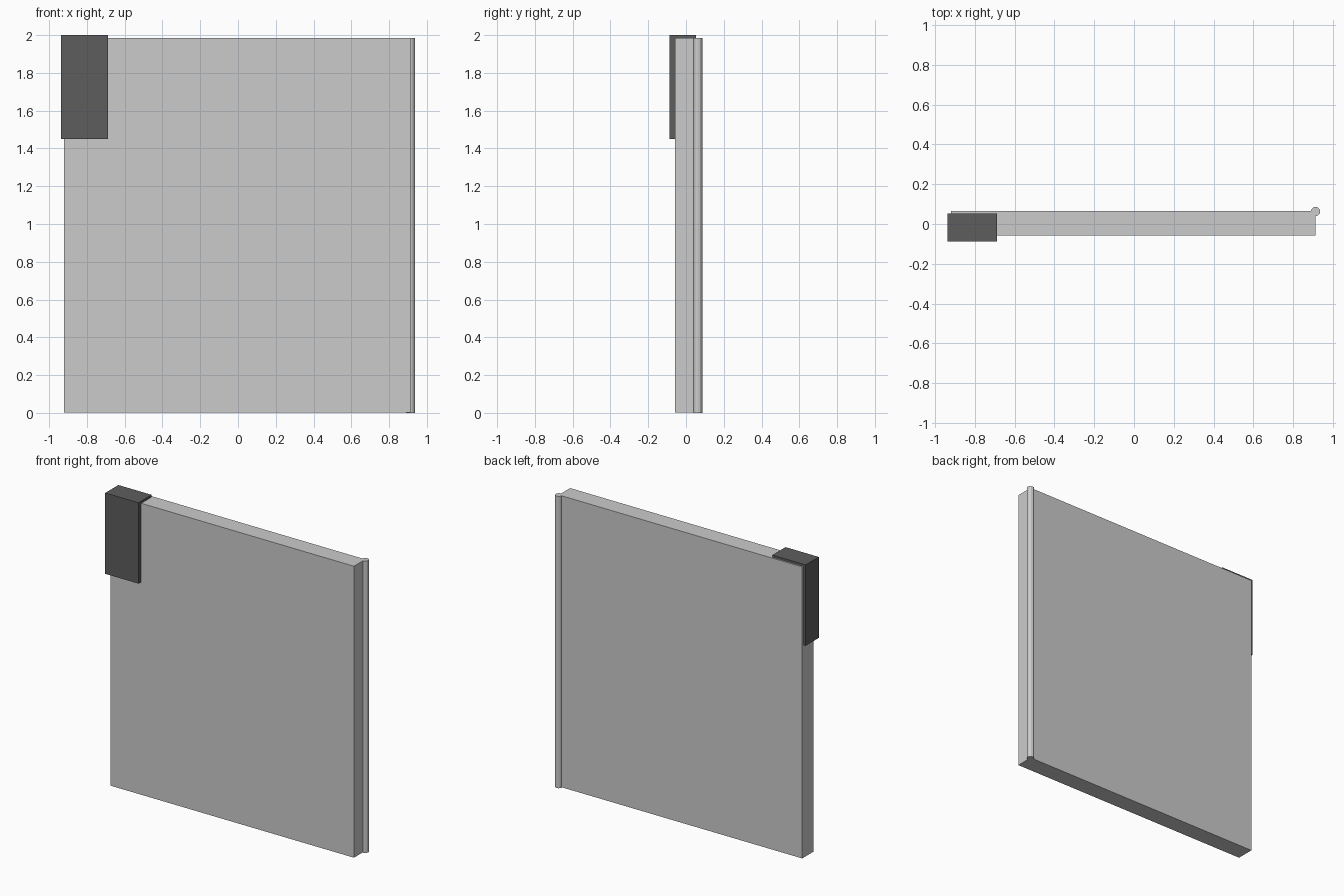
import bpy

if "Cube" in bpy.data.objects:
    bpy.data.objects.remove(bpy.data.objects["Cube"])


def material(name, value):
    mat = bpy.data.materials.new(name)
    mat.diffuse_color = (value, value, value, 1)
    mat.use_nodes = True
    mat.node_tree.nodes["Principled BSDF"].inputs["Base Color"].default_value = mat.diffuse_color
    return mat


def box(name, lo, hi, mat):
    centre = [(a + b) / 2 for a, b in zip(lo, hi)]
    bpy.ops.mesh.primitive_cube_add(size=1, location=centre)
    ob = bpy.context.object
    ob.name = name
    ob.scale = [b - a for a, b in zip(lo, hi)]
    bpy.ops.object.transform_apply(location=False, rotation=False, scale=True)
    ob.data.materials.append(mat)
    return ob


light_grey = material("light grey", 0.6)
dark_grey = material("dark grey", 0.11)

# Flat door leaf
box("door_panel", (-0.92, -0.057, 0.003), (0.912, 0.065, 1.985), light_grey)

# Dark lock case wrapping the front, side and top of the upper corner
box("lock_case", (-0.938, -0.087, 1.45), (-0.688, 0.054, 2.0), dark_grey)

# Full-height hinge rod on the back right edge
bpy.ops.mesh.primitive_cylinder_add(vertices=12, radius=0.0235, depth=1.985,
                                    location=(0.913, 0.063, 0.9925))
hinge = bpy.context.object
hinge.name = "hinge_rod"
hinge.data.materials.append(light_grey)
